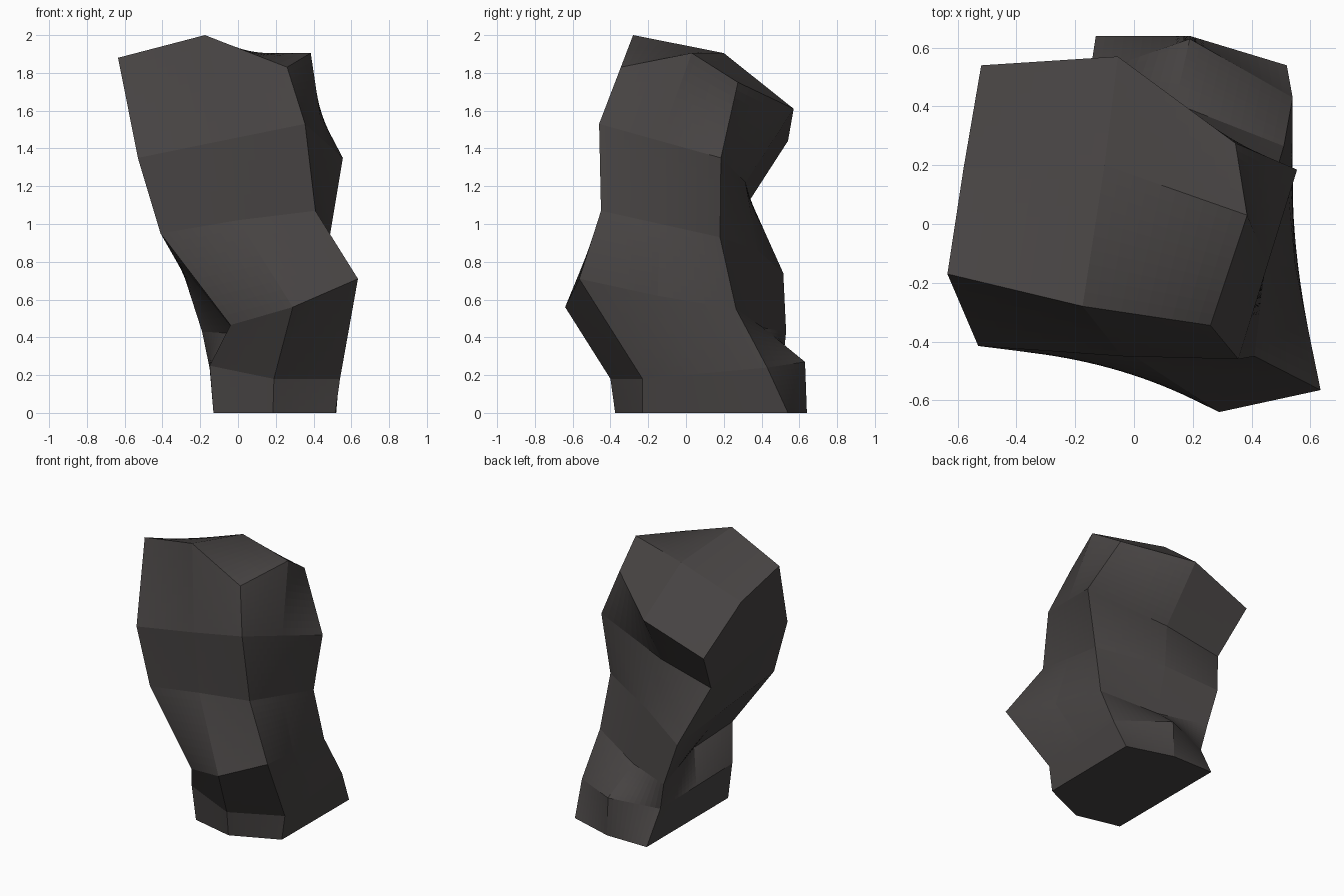
import bpy, bmesh
from mathutils import Vector

if "Cube" in bpy.data.objects:
    bpy.data.objects.remove(bpy.data.objects["Cube"])

# Six corner edges of the boulder, each a path from base to crown
front_left = [(-.13, -.30, 0), (-.15, -.32, .25), (-.04, -.48, .465),
              (-.41, -.43, .95), (-.53, -.415, 1.35), (-.635, -.17, 1.88)]
front_mid = [(.185, -.375, 0), (.19, -.40, .18), (.29, -.64, .56),
             (0, -.45, 1.02), (-.04, -.45, 1.45), (-.175, -.28, 2)]
front_right = [(.515, -.23, 0), (.54, -.23, .18), (.635, -.565, .71),
               (.41, -.45, 1.07), (.355, -.46, 1.53), (.26, -.345, 1.83)]
back_right = [(.52, .54, 0), (.54, .43, .24), (.51, .265, .55),
              (.485, .18, .93), (.555, .185, 1.35), (.345, .275, 1.75)]
back_mid = [(.19, .64, 0), (.19, .63, .27), (.14, .41, .45),
            (.05, .38, .86), (-.02, .315, 1.22), (-.055, .57, 1.61)]
back_left = [(-.13, .64, 0), (-.15, .51, .235), (-.19, .53, .43),
             (-.29, .515, .74), (-.44, .34, 1.13), (-.52, .54, 1.44)]


def halfway(p, q, dent, crown):
    """Path midway between two corner edges, with its own dent and crown."""
    path = [(Vector(a) + Vector(b)) / 2 for a, b in zip(p, q)]
    path[2], path[-1] = Vector(dent), Vector(crown)
    return path


paths = [front_left, front_mid, front_right,
         halfway(front_right, back_right, (.55, -.15, .62), (.385, .03, 1.905)),
         back_right, back_mid, back_left,
         halfway(back_left, front_left, (-.01, -.08, .42), (-.58, .19, 1.74))]

# Boulder shell: rings of quads
bm = bmesh.new()
cols = [[bm.verts.new(p) for p in path] for path in paths]
n = len(cols)
for i in range(n):
    a, b = cols[i], cols[(i + 1) % n]
    for k in range(len(a) - 1):
        bm.faces.new((a[k], b[k], b[k + 1], a[k + 1]))

# Crown and base: four quads each around a centre point
for level, centre in ((-1, (-.10, .20, 1.905)), (0, (.19, .15, 0))):
    c = bm.verts.new(centre)
    for i in range(1, n, 2):
        bm.faces.new((cols[i][level], cols[(i + 1) % n][level],
                      cols[(i + 2) % n][level], c))

# Split the warped quads finely so they curve evenly; faces stay flat
bmesh.ops.subdivide_edges(bm, edges=bm.edges[:], cuts=9, use_grid_fill=True)
bmesh.ops.recalc_face_normals(bm, faces=bm.faces)
mesh = bpy.data.meshes.new("boulder")
bm.to_mesh(mesh)
bm.free()
boulder = bpy.data.objects.new("boulder", mesh)
bpy.context.collection.objects.link(boulder)

# Dark stone
stone = bpy.data.materials.new("dark_stone")
stone.diffuse_color = (.062, .056, .055, 1)
stone.use_nodes = True
stone.node_tree.nodes["Principled BSDF"].inputs["Base Color"].default_value = stone.diffuse_color
mesh.materials.append(stone)
